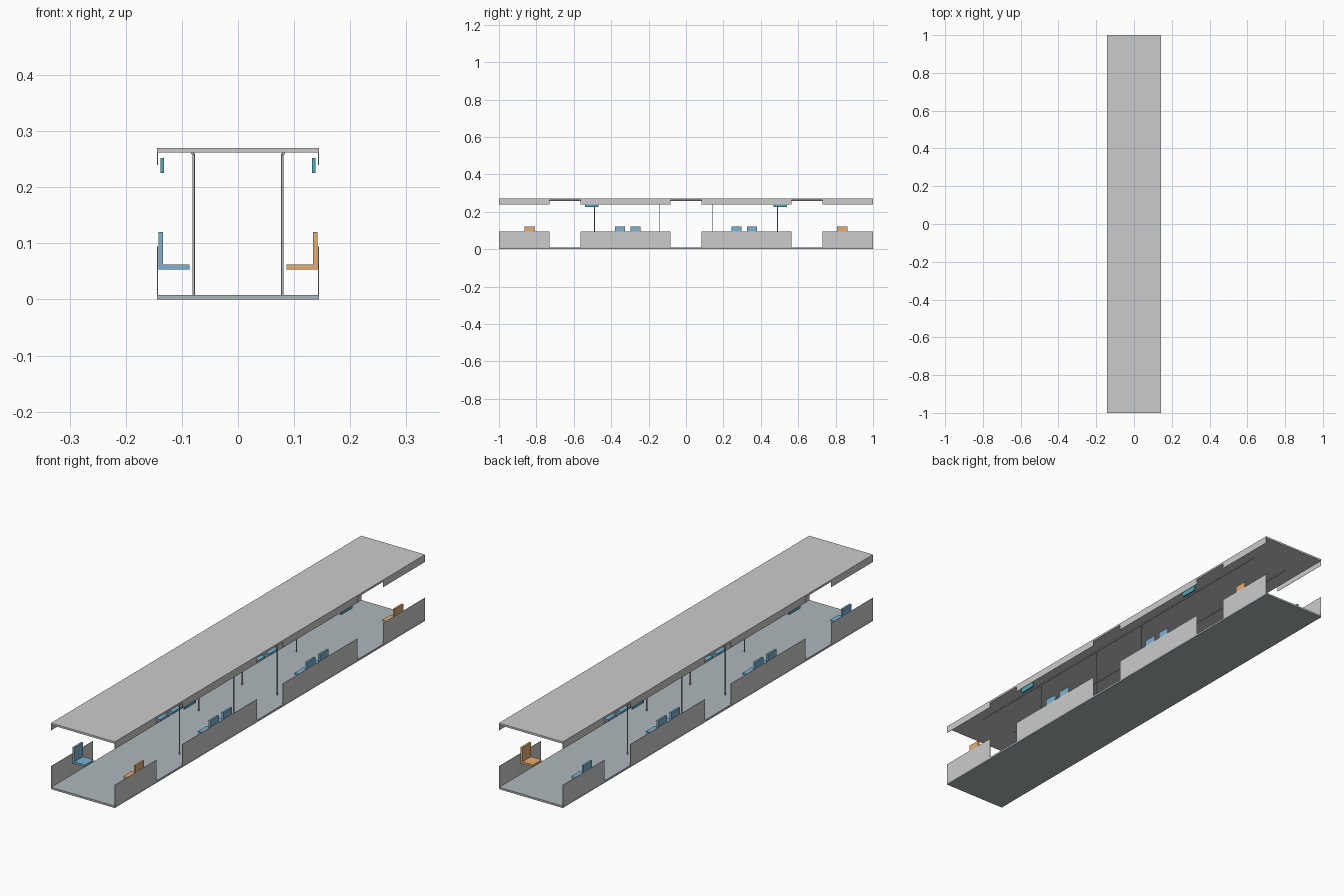
import bpy, bmesh
from mathutils import Matrix, Vector

if "Cube" in bpy.data.objects:
    bpy.data.objects.remove(bpy.data.objects["Cube"])


def material(name, rgb):
    m = bpy.data.materials.new(name)
    m.diffuse_color = (*rgb, 1)
    m.use_nodes = True
    m.node_tree.nodes["Principled BSDF"].inputs["Base Color"].default_value = m.diffuse_color
    return m


def finish(name, bm, mat=None):
    bmesh.ops.recalc_face_normals(bm, faces=bm.faces)
    me = bpy.data.meshes.new(name)
    bm.to_mesh(me)
    bm.free()
    ob = bpy.data.objects.new(name, me)
    bpy.context.collection.objects.link(ob)
    if mat:
        me.materials.append(mat)
    return ob


def box(name, x, y, z, mat=None):
    """Box from (min, max) ranges on each axis."""
    bm = bmesh.new()
    size = Vector([r[1] - r[0] for r in (x, y, z)])
    mid = Vector([(r[1] + r[0]) / 2 for r in (x, y, z)])
    bmesh.ops.create_cube(bm, size=1, matrix=Matrix.Translation(mid) @ Matrix.Diagonal((*size, 1)))
    return finish(name, bm, mat)


def span(side, a, b):
    return tuple(sorted((side * a, side * b)))


def rod(name, start, end, radius, mat=None):
    a, b = Vector(start), Vector(end)
    rot = (b - a).to_track_quat('Z', 'Y').to_matrix().to_4x4()
    bm = bmesh.new()
    bmesh.ops.create_cone(bm, cap_ends=True, segments=10, radius1=radius, radius2=radius,
                          depth=(b - a).length, matrix=Matrix.Translation((a + b) / 2) @ rot)
    ob = finish(name, bm, mat)
    for p in ob.data.polygons:
        p.use_smooth = len(p.vertices) == 4
    return ob


def seat(side, y, mat):
    """L-shaped seat with its back against the side wall."""
    profile = [(0.086, 0.053), (0.142, 0.053), (0.142, 0.12),
               (0.134, 0.12), (0.134, 0.062), (0.086, 0.062)]
    bm = bmesh.new()
    f = bm.faces.new([bm.verts.new((side * x, y - 0.0275, z)) for x, z in profile])
    ext = bmesh.ops.extrude_face_region(bm, geom=[f], use_keep_orig=True)
    bmesh.ops.translate(bm, vec=(0, 0.055, 0),
                        verts=[v for v in ext['geom'] if isinstance(v, bmesh.types.BMVert)])
    finish("seat", bm, mat)


floor_mat = material("floor_grey", (0.42, 0.48, 0.50))
blue = material("seat_blue", (0.20, 0.45, 0.65))
orange = material("seat_orange", (0.80, 0.42, 0.16))
teal = material("screen_teal", (0.08, 0.40, 0.48))
metal = material("pole_metal", (0.5, 0.5, 0.5))

# floor and ceiling slabs
box("floor", (-0.144, 0.144), (-1, 1), (0, 0.008), floor_mat)
box("ceiling", (-0.144, 0.144), (-1, 1), (0.262, 0.27))

wall_spans = [(-1, -0.73), (-0.565, -0.083), (0.083, 0.565), (0.73, 1)]
for side in (-1, 1):
    # thin wall panels below and above the windows, with door gaps
    for y in wall_spans:
        box("lower_wall", span(side, 0.143, 0.144), y, (0.008, 0.094))
        box("upper_wall", span(side, 0.143, 0.144), y, (0.24, 0.262))
    # seats: end seats are orange on the right side only
    for y in (-0.353, -0.27, 0.27, 0.353):
        seat(side, y, blue)
    for y in (-0.835, 0.835):
        seat(side, y, orange if side > 0 else blue)
    # hanging screens
    for y in (-0.505, 0.505):
        box("screen", span(side, 0.132, 0.138), (y - 0.036, y + 0.036), (0.225, 0.252), teal)
    # ceiling handrail and floor-to-ceiling poles
    rod("handrail", (side * 0.081, -0.85, 0.26), (side * 0.081, 0.85, 0.26), 0.0025, metal)
    for y in (-0.49, -0.14, 0.14):
        rod("pole", (side * 0.079, side * y, 0.008), (side * 0.079, side * y, 0.26), 0.0022, metal)
